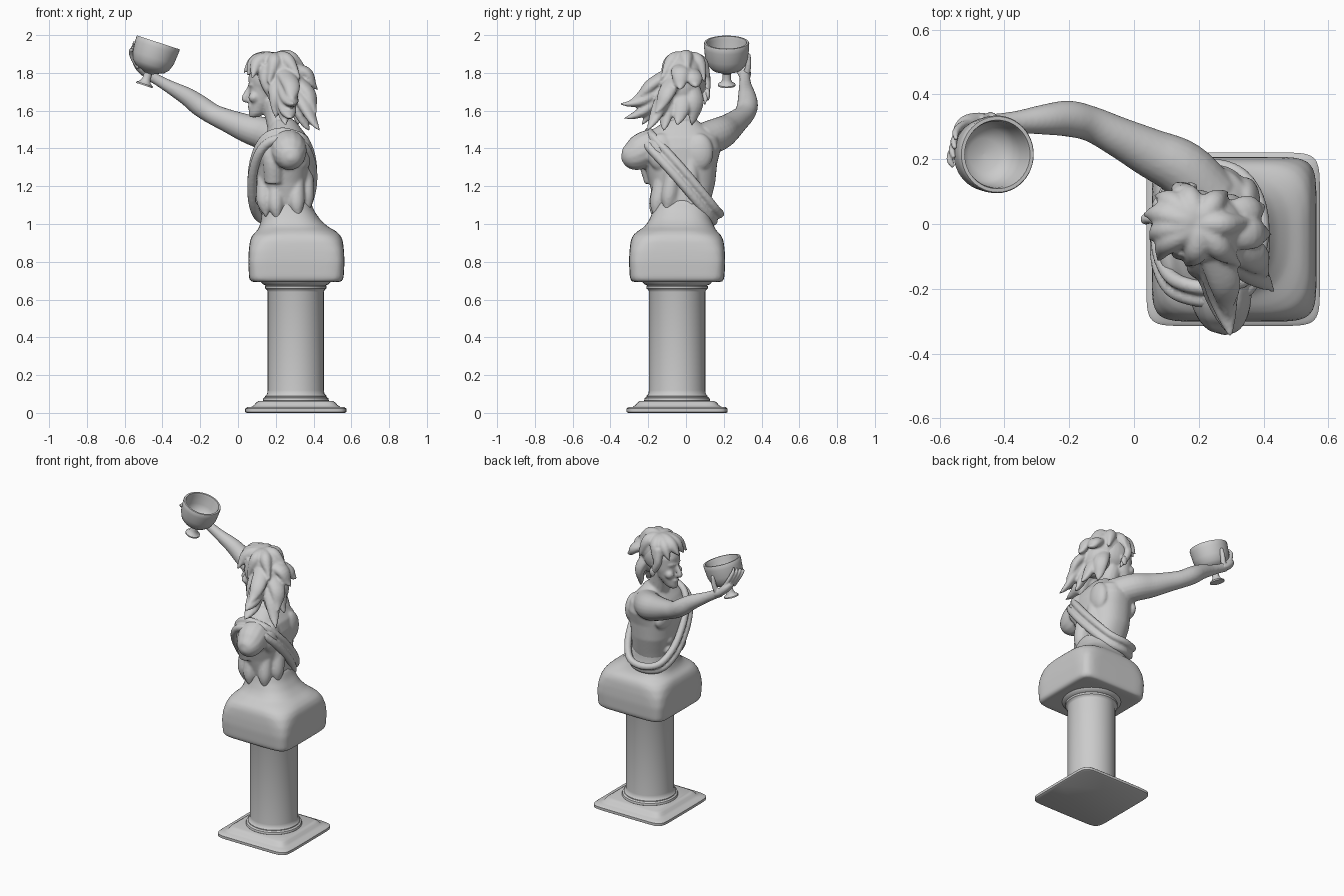
import bpy, bmesh, math
from mathutils import Vector, Matrix


def superpoint(t, n):
    c, s = math.cos(t), math.sin(t)
    return math.copysign(abs(c) ** (2 / n), c), math.copysign(abs(s) ** (2 / n), s)


def skin(bm, loops):
    rings = [[bm.verts.new(p) for p in loop] for loop in loops]
    k = len(rings[0])
    for a, b in zip(rings, rings[1:]):
        for i in range(k):
            bm.faces.new((a[i], a[(i + 1) % k], b[(i + 1) % k], b[i]))
    bm.faces.new(rings[0][::-1])
    bm.faces.new(rings[-1])


def loft(bm, rings, n=2, sides=48):
    """Stack of horizontal rings (cx, cy, z, rx, ry, optional squareness)."""
    loops = []
    for cx, cy, z, rx, ry, *own in rings:
        k = own[0] if own else n
        pts = [superpoint(2 * math.pi * i / sides, k) for i in range(sides)]
        loops.append([(cx + rx * u, cy + ry * v, z) for u, v in pts])
    skin(bm, loops)


def tube(bm, pts, sides=14, flat=1.0, steps=5):
    """Smooth tapering tube through points (x, y, z, radius)."""
    P = [Vector(p) for p in pts]
    P = [2 * P[0] - P[1]] + P + [2 * P[-1] - P[-2]]
    path = []
    for a, b, c, d in zip(P, P[1:], P[2:], P[3:]):
        for s in range(steps):
            t = s / steps
            path.append(0.5 * (2 * b + (c - a) * t + (2 * a - 5 * b + 4 * c - d) * t * t
                               + (3 * b - a - 3 * c + d) * t ** 3))
    path.append(P[-2])
    loops, side = [], None
    for i, p in enumerate(path):
        q0, q1 = path[max(i - 1, 0)], path[min(i + 1, len(path) - 1)]
        tan = (q1.xyz - q0.xyz).normalized()
        if side is None:
            side = tan.orthogonal() if abs(tan.z) > 0.95 else tan.cross(Vector((0, 0, 1)))
        side = (side - tan * side.dot(tan)).normalized()
        up = tan.cross(side)
        r = max(p.w, 0.002)
        loops.append([p.xyz + side * r * math.cos(2 * math.pi * j / sides)
                      + up * r * flat * math.sin(2 * math.pi * j / sides) for j in range(sides)])
    skin(bm, loops)


def ball(bm, c, r):
    bmesh.ops.create_uvsphere(bm, u_segments=24, v_segments=14, radius=1,
                              matrix=Matrix.Translation(c) @ Matrix.Diagonal((*r, 1)))


def finish(bm, name, voxel=None, smooth=4):
    bmesh.ops.recalc_face_normals(bm, faces=bm.faces)
    me = bpy.data.meshes.new(name)
    bm.to_mesh(me)
    bm.free()
    ob = bpy.data.objects.new(name, me)
    bpy.context.collection.objects.link(ob)
    bpy.context.view_layer.objects.active = ob
    ob.select_set(True)
    bpy.ops.object.shade_smooth_by_angle(angle=math.radians(40))
    ob.select_set(False)
    if voxel:
        m = ob.modifiers.new("blend", 'REMESH')
        m.mode, m.voxel_size, m.use_smooth_shade = 'VOXEL', voxel, True
        s = ob.modifiers.new("soften", 'SMOOTH')
        s.factor, s.iterations = 0.5, smooth
    return ob


CX, CY = 0.306, -0.047

# stepped square plinth
bm = bmesh.new()
loft(bm, [(CX, CY, z, h, h) for z, h in
          ((0, .26), (.005, .268), (.022, .268), (.03, .258), (.032, .235),
           (.042, .22), (.055, .21), (.064, .195))], n=10)
finish(bm, "plinth")

# round column with mouldings
bm = bmesh.new()
loft(bm, [(CX, CY, z, r, r) for z, r in
          ((.055, .168), (.065, .175), (.078, .172), (.085, .162), (.09, .162), (.1, .152),
           (.12, .149), (.64, .149), (.65, .152), (.658, .162), (.67, .163), (.674, .158),
           (.68, .172), (.688, .18), (.70, .19))], sides=36)
finish(bm, "column")

# square block whose shoulders slope up into the waist
bm = bmesh.new()
loft(bm, [(CX + .003, CY, z, h, h, n) for z, h, n in
          ((.692, .21, 8), (.695, .24, 8), (.71, .25, 8), (.80, .255, 8), (.86, .252, 7),
           (.91, .246, 5), (.94, .234, 4), (.962, .21, 3.2))]
     + [(.295, -.035, .985, .182, .185, 2.8), (.28, -.03, 1.02, .158, .165, 2.6),
        (.265, -.025, 1.07, .138, .15, 2.5), (.255, -.02, 1.13, .125, .14, 2.4)])
finish(bm, "block", .012, 5)

# torso, head and raised arm blended together
bm = bmesh.new()
loft(bm, [(.25, -.02, 1.04, .11, .13), (.25, -.02, 1.12, .13, .15), (.235, -.02, 1.22, .14, .175),
          (.235, -.03, 1.32, .15, .195), (.24, -.03, 1.40, .145, .215), (.25, -.03, 1.46, .12, .20),
          (.25, -.03, 1.505, .085, .14), (.24, -.02, 1.55, .06, .08)], n=2.3)
for sy in (-1, 1):
    ball(bm, (.12, -.02 + sy * .085, 1.36), (.04, .085, .065))       # chest
    ball(bm, (.345, -.03 + sy * .1, 1.38), (.045, .075, .1))         # shoulder blades
    tube(bm, [(.34, -.02 + sy * .05, 1.1, .045), (.35, -.025 + sy * .05, 1.25, .045),
              (.33, -.03 + sy * .05, 1.42, .04)])                    # back muscles
    for z in (1.13, 1.2, 1.27):
        ball(bm, (.12, -.02 + sy * .038, z), (.03, .036, .036))      # stomach
    ball(bm, (.085, .015 + sy * .045, 1.67), (.03, .028, .028))      # cheeks
    ball(bm, (.175, .015 + sy * .1, 1.685), (.022, .014, .035))      # ears
# broken-off left shoulder and ragged edge below it
tube(bm, [(.25, -.1, 1.42, .09), (.265, -.2, 1.40, .098), (.275, -.27, 1.365, .085),
          (.28, -.32, 1.35, .055), (.28, -.342, 1.345, .01)])
tube(bm, [(.2, -.12, 1.42, .07), (.19, -.19, 1.35, .06), (.19, -.17, 1.22, .05)])
for x, y, z in ((.14, -.14, 1.04), (.20, -.165, 1.02), (.31, -.16, 1.03), (.36, -.1, 1.06)):
    tube(bm, [(x, y + .03, z + .2, .04), (x, y + .01, z + .08, .042), (x + .01, y, z, .008)])
# neck and head
tube(bm, [(.245, -.03, 1.47, .085), (.21, -.01, 1.56, .065), (.185, .0, 1.66, .065)])
ball(bm, (.18, .01, 1.765), (.125, .098, .115))
loft(bm, [(.085, .015, 1.565, .025, .024), (.1, .015, 1.585, .042, .042),
          (.125, .015, 1.64, .062, .065), (.135, .015, 1.70, .075, .078),
          (.14, .012, 1.78, .085, .085)], sides=24)
tube(bm, [(.062, .015, 1.725, .012), (.045, .015, 1.69, .015), (.036, .015, 1.662, .018),
          (.06, .015, 1.652, .012)])
ball(bm, (.066, .015, 1.622), (.016, .026, .009))
ball(bm, (.069, .015, 1.606), (.015, .022, .008))
ball(bm, (.078, .015, 1.735), (.025, .06, .013))
# raised arm
ball(bm, (.18, .15, 1.46), (.09, .075, .085))
tube(bm, [(.24, .08, 1.44, .09), (.15, .17, 1.475, .088), (.05, .22, 1.505, .076),
          (-.05, .27, 1.545, .062), (-.13, .308, 1.58, .055), (-.2, .325, 1.625, .056),
          (-.27, .323, 1.675, .048), (-.36, .315, 1.725, .035), (-.43, .312, 1.765, .029),
          (-.48, .31, 1.795, .03)], sides=20)
finish(bm, "figure", .008, 4)

# hand cradling the cup
bm = bmesh.new()
tube(bm, [(-.44, .312, 1.77, .027), (-.48, .31, 1.795, .035), (-.515, .297, 1.83, .04),
          (-.54, .28, 1.86, .03)], flat=.7)
for i in range(4):                                                   # fingers
    d = i * .024
    tube(bm, [(-.505 - d * .3, .31 - d, 1.835 - d * .1, .014),
              (-.53 - d * .4, .305 - d * 1.1, 1.88, .0125),
              (-.55 - d * .25, .285 - d * 1.2, 1.93 - d * .2, .0115),
              (-.55 - d * .1, .262 - d * 1.2, 1.965 - d * .6, .007)], sides=10)
tube(bm, [(-.46, .32, 1.79, .018), (-.445, .33, 1.84, .016), (-.435, .33, 1.89, .013),
          (-.43, .328, 1.905, .006)], sides=10)                      # thumb
finish(bm, "hand", .005, 3)

# goblet, tilted
profile = ((.046, 0), (.046, .008), (.03, .018), (.022, .036), (.022, .068), (.04, .078),
           (.078, .092), (.1, .115), (.114, .155), (.119, .21), (.12, .234), (.117, .24),
           (.106, .24), (.102, .225), (.098, .165), (.083, .125), (.05, .104), (.001, .099))
bm = bmesh.new()
loft(bm, [(0, 0, z, r, r) for r, z in profile])
cup = finish(bm, "goblet")
cup.matrix_world = Matrix.Translation((-.496, .215, 1.733)) @ Matrix.Rotation(math.radians(18), 4, 'Y')

# cloth sash: two folds from the left shoulder round the right hip
sash = [(.25, -.215, 1.47), (.35, -.18, 1.43), (.395, -.06, 1.3), (.38, .06, 1.16),
        (.32, .14, 1.06), (.22, .16, 1.035), (.12, .11, 1.05), (.08, .01, 1.13),
        (.075, -.09, 1.26), (.105, -.17, 1.38), (.16, -.205, 1.45), (.25, -.215, 1.47),
        (.34, -.185, 1.435)]
bm = bmesh.new()
for dy, dz, r in ((-.018, -.02, .025), (.018, .018, .023)):
    tube(bm, [(x, y + dy, z + dz, r) for x, y, z in sash], sides=12)
finish(bm, "sash", .008, 1)

# hair: cap plus wind-swept locks (mid point, tip)
bm = bmesh.new()
ball(bm, (.215, -.01, 1.79), (.13, .108, .118))
ball(bm, (.27, -.04, 1.72), (.085, .105, .12))
locks = [
    ((.36, -.03, 1.80), (.425, -.03, 1.71)), ((.35, .04, 1.78), (.41, .055, 1.73)),
    ((.37, -.1, 1.70), (.415, -.16, 1.59)), ((.35, -.13, 1.64), (.435, -.21, 1.49)),
    ((.32, -.1, 1.62), (.38, -.12, 1.49)), ((.33, -.02, 1.64), (.39, -.05, 1.52)),
    ((.27, -.2, 1.67), (.30, -.355, 1.635)), ((.26, -.2, 1.62), (.28, -.33, 1.56)),
    ((.24, -.15, 1.66), (.25, -.24, 1.52)), ((.31, .05, 1.66), (.32, .03, 1.52)),
    ((.21, -.13, 1.70), (.2, -.17, 1.56)), ((.28, -.18, 1.74), (.29, -.29, 1.66))]
for m, t in locks:
    s = Vector((.22, -.02, 1.84)).lerp(Vector(m), .35)
    n = Vector(m).lerp(Vector(t), .55) + Vector((0, 0, -.012))
    tube(bm, [(*s, .05), (*m, .05), (*n, .03), (*t, .003)], flat=.65)
# crown and fringe, parted and fanning out from the top
for (mx, my, mz), (tx, ty, tz) in (
        ((.10, -.06, 1.845), (.075, -.115, 1.77)), ((.085, -.02, 1.85), (.05, -.05, 1.785)),
        ((.085, .03, 1.855), (.028, .03, 1.80)), ((.11, .07, 1.845), (.065, .09, 1.78)),
        ((.17, .085, 1.845), (.16, .125, 1.77)), ((.25, .07, 1.85), (.29, .1, 1.75)),
        ((.19, -.09, 1.845), (.16, -.13, 1.74)), ((.27, -.08, 1.855), (.33, -.13, 1.77)),
        ((.29, .0, 1.87), (.37, .01, 1.80))):
    tube(bm, [(.2, 0, 1.86, .045), ((.2 + mx) / 2, my / 2, (1.9 + mz) / 2, .038),
              (mx, my, mz, .036), (tx, ty, tz, .004)])
for sy in (-1, 1):                                                   # side locks
    tube(bm, [(.15, .01 + sy * .08, 1.84, .03), (.14, .01 + sy * .095, 1.76, .026),
              (.17, .01 + sy * .095, 1.69, .02), (.2, .01 + sy * .09, 1.63, .004)])
finish(bm, "hair", .008, 2)
